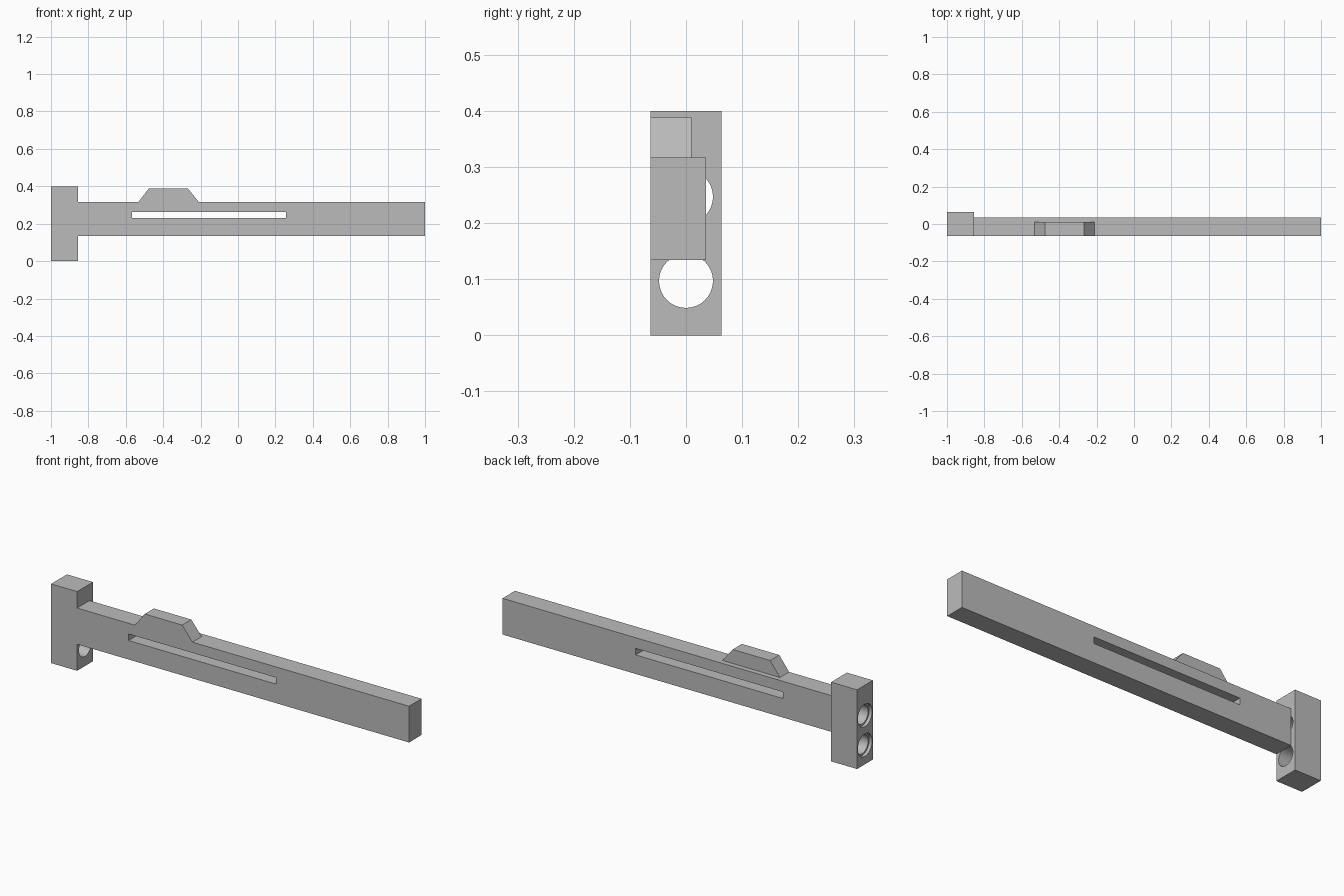
import bpy
import bmesh
from math import radians
from mathutils import Matrix

cube = bpy.data.objects.get("Cube")
if cube:
    bpy.data.objects.remove(cube, do_unlink=True)

# Single plain grey
grey = bpy.data.materials.new("plain grey")
grey.use_nodes = True
colour = (0.5, 0.5, 0.5, 1)
grey.diffuse_color = colour
grey.node_tree.nodes["Principled BSDF"].inputs["Base Color"].default_value = colour

FRONT = -0.063          # shared flush front plane
JOINT = -0.855          # where the head meets the beam


def add_object(name, bm):
    bmesh.ops.recalc_face_normals(bm, faces=bm.faces)
    mesh = bpy.data.meshes.new(name)
    bm.to_mesh(mesh)
    bm.free()
    mesh.materials.append(grey)
    obj = bpy.data.objects.new(name, mesh)
    bpy.context.collection.objects.link(obj)
    return obj


def extrude_profile(name, points, y0, y1):
    """Extrude an outline in the x-z plane from y0 to y1."""
    bm = bmesh.new()
    face = bm.faces.new([bm.verts.new((x, y0, z)) for x, z in points])
    grown = bmesh.ops.extrude_face_region(bm, geom=[face])["geom"]
    verts = [v for v in grown if isinstance(v, bmesh.types.BMVert)]
    bmesh.ops.translate(bm, verts=verts, vec=(0, y1 - y0, 0))
    return add_object(name, bm)


def box(name, x0, x1, y0, y1, z0, z1):
    return extrude_profile(name, [(x0, z0), (x1, z0), (x1, z1), (x0, z1)], y0, y1)


def bore_cutter(radius, x0, x1, z):
    """Cylinder lying along x."""
    bm = bmesh.new()
    place = Matrix.Translation(((x0 + x1) / 2, 0, z)) @ Matrix.Rotation(radians(90), 4, "Y")
    bmesh.ops.create_cone(bm, cap_ends=True, segments=48, radius1=radius,
                          radius2=radius, depth=x1 - x0, matrix=place)
    return add_object("bore_cutter", bm)


def cut(target, cutter):
    cutter.hide_render = True
    mod = target.modifiers.new("cut", "BOOLEAN")
    mod.operation = "DIFFERENCE"
    mod.solver = "EXACT"
    mod.object = cutter
    bpy.context.view_layer.objects.active = target
    bpy.ops.object.modifier_apply(modifier=mod.name)
    bpy.data.objects.remove(cutter, do_unlink=True)


# Long beam with a narrow slot through it
beam = box("beam", JOINT, 1, FRONT, 0.036, 0.134, 0.317)
cut(beam, box("slot_cutter", -0.567, 0.256, -0.2, 0.2, 0.23, 0.263))

# Tapered grip on top of the beam
extrude_profile("top_grip", [(-0.532, 0.317), (-0.21, 0.317), (-0.268, 0.388), (-0.477, 0.388)],
                FRONT, 0.01)

# Head block with two bores, each widened at the outer end
head = box("head_block", -1, JOINT, FRONT, 0.063, 0, 0.4)
for z in (0.097, 0.247):
    cut(head, bore_cutter(0.048, -1.1, -0.8, z))
    cut(head, bore_cutter(0.057, -1.1, -0.984, z))

bpy.ops.object.select_all(action="DESELECT")
head.select_set(True)
bpy.context.view_layer.objects.active = head
bpy.ops.object.shade_smooth_by_angle(angle=radians(30))
